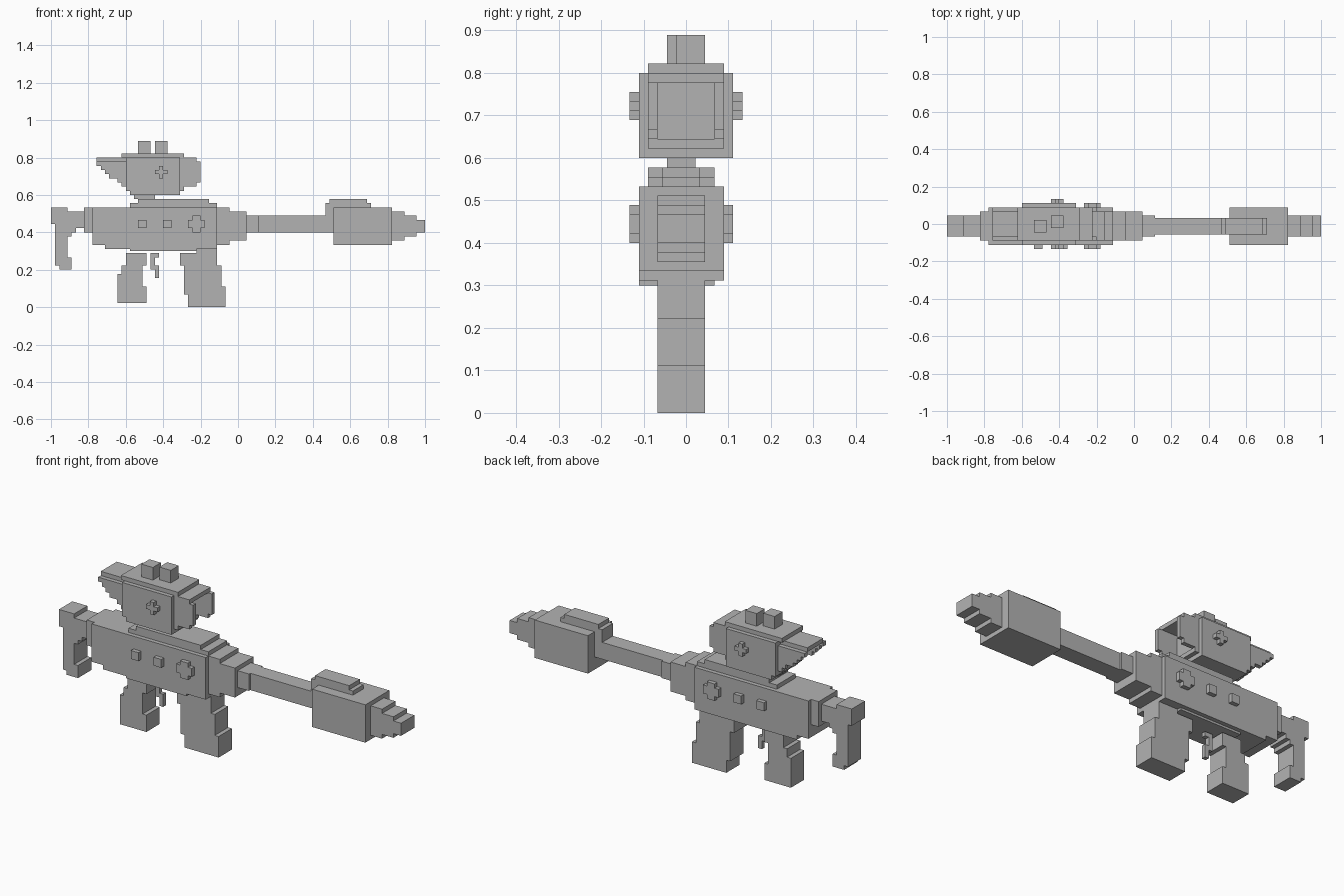
import bpy
import bmesh
from mathutils import Vector

cube = bpy.data.objects.get("Cube")
if cube:
    bpy.data.objects.remove(cube, do_unlink=True)

UNIT = 2 / 90  # edge of one block

grey = bpy.data.materials.new("plain_grey")
grey.use_nodes = True
grey.diffuse_color = (0.45, 0.45, 0.45, 1)
grey.node_tree.nodes["Principled BSDF"].inputs["Base Color"].default_value = grey.diffuse_color


def add_block(mesh, x_range, y_range, z_range):
    """Add one axis-aligned block, measured in blocks from the butt end."""
    corners = bmesh.ops.create_cube(mesh, size=1)["verts"]
    for corner in corners:
        place = [span[0] if value < 0 else span[1]
                 for value, span in zip(corner.co, (x_range, y_range, z_range))]
        corner.co = Vector((place[0] - 45, place[1], place[2])) * UNIT


def build_part(name, *groups):
    """Each group is a depth range followed by side outlines (x, x, z, z)."""
    mesh = bmesh.new()
    for y_range, outlines in groups:
        for left, right, low, high in outlines:
            add_block(mesh, (left, right), y_range, (low, high))
    data = bpy.data.meshes.new(name)
    mesh.to_mesh(data)
    mesh.free()
    data.materials.append(grey)
    part = bpy.data.objects.new(name, data)
    bpy.context.collection.objects.link(part)
    return part


NARROW = (-3, 2)
MEDIUM = (-4, 3)
WIDE = (-5, 4)

# Shoulder stock, with its hanging hook
build_part(
    "shoulder_stock",
    (NARROW, [(0, 4, 20, 24), (4, 6, 18, 23), (6, 8, 19, 23)]),
    (NARROW, [(1, 4, 12, 20), (1, 5, 10, 12), (2, 5, 9, 10), (4, 5, 17, 18)]),
    (MEDIUM, [(8, 10, 18, 24)]),
)

# Receiver with stepped top and belly
build_part(
    "receiver",
    (WIDE, [(10, 40, 15, 24), (13, 40, 14, 15)]),
    ((-5, 3), [(19, 35, 13.5, 14)]),
    (MEDIUM, [(19, 40, 24, 25), (21, 38, 25, 26)]),
)

# Raised side buttons run straight through the receiver
build_part(
    "receiver_buttons",
    ((-6, 5), [(21, 23, 19, 21), (27, 29, 19, 21)]),
    ((-6, 5), [(33, 37, 19, 21), (34, 36, 21, 22), (34, 36, 18, 19)]),
)

# Stepped collar and barrel
build_part(
    "barrel_collar",
    (MEDIUM, [(40, 43, 15, 24), (43, 47, 16, 23)]),
    (NARROW, [(47, 50, 18, 22)]),
)
build_part("barrel", ((-2.5, 1.5), [(50, 68, 18, 22)]))

# Muzzle block with raised sight and stepped nose
build_part("muzzle_block", (WIDE, [(68, 82, 15, 24)]))
build_part(
    "muzzle_sight",
    ((-2.5, 1.5), [(66, 68, 22, 25), (68, 77, 24, 25), (67, 76, 25, 26)]),
)
build_part(
    "muzzle_nose",
    (NARROW, [(82, 85, 16, 23), (85, 88, 17, 22), (88, 90, 18, 21)]),
)

# Magazine, hand grip and trigger
build_part(
    "magazine",
    (NARROW, [(35, 40, 13, 15), (31, 40, 10, 13), (32, 41, 5, 10)]),
    (NARROW, [(32, 42, 3, 5), (33, 42, 0, 3)]),
)
build_part(
    "hand_grip",
    (NARROW, [(18, 23, 10, 13), (17, 22, 8, 10), (16, 22, 5, 8), (16, 23, 1, 5)]),
)
build_part(
    "trigger",
    ((-1, 0), [(24, 26, 12, 13), (24, 25, 9, 12), (25, 26, 7, 10)]),
)

# Scope body, mount and top knobs
build_part("scope_mount", ((-2, 1), [(20, 25, 26, 27)]))
build_part(
    "scope_body",
    ((-5, 5), [(18, 31, 28, 36), (19, 31, 27, 28)]),
    ((-4, 4), [(17, 32, 36, 37)]),
)
build_part(
    "scope_knobs",
    ((-2, 1), [(21, 24, 37, 40)]),
    ((-1, 2), [(25, 28, 37, 40)]),
)
build_part(
    "scope_side_crosses",
    ((-6, 6), [(25, 28, 32, 33), (26, 27, 33, 34), (26, 27, 31, 32)]),
)

# Open hood on the lens end: roof, floor and a pair of walls
walls = [(side, [(31, 35, 29, 35), (35, 36, 30, 35)])
         for side in ((-4, -3), (3, 4))]
build_part(
    "lens_hood",
    ((-4, 4), [(31, 35, 35, 36), (31, 32, 28, 29)]),
    *walls,
)

# Eyepiece hood: roof and side walls that step up towards the rear
steps = [(11 + n, 12 + n, low, 35)
         for n, low in enumerate((34, 33, 32, 31, 31, 30, 29))]
build_part(
    "eyepiece_hood",
    ((-3, 3), [(11, 18, 35, 36)]),
    ((-4, -3), steps),
    ((3, 4), steps),
)
